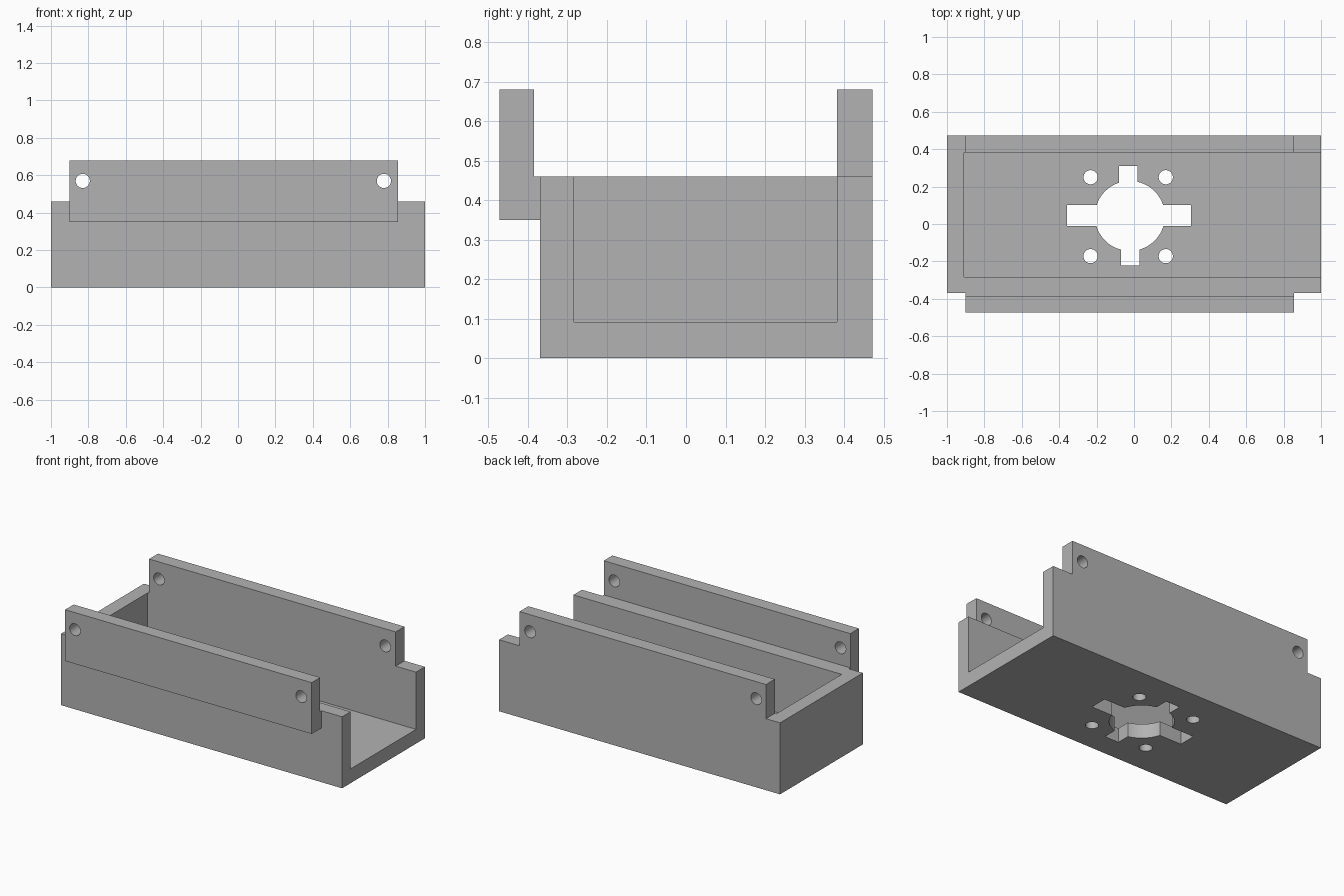
import bpy, bmesh, math
from mathutils import Vector

if "Cube" in bpy.data.objects:
    bpy.data.objects.remove(bpy.data.objects["Cube"])

grey = bpy.data.materials.new("plain grey")
grey.use_nodes = True
grey.diffuse_color = (0.45, 0.45, 0.45, 1)
grey.node_tree.nodes["Principled BSDF"].inputs["Base Color"].default_value = (0.45, 0.45, 0.45, 1)


def prism(name, outline, axis, start, end):
    """Extrude a 2D outline along the x, y or z axis."""
    place = {
        "x": lambda a, b: Vector((start, a, b)),
        "y": lambda a, b: Vector((a, start, b)),
        "z": lambda a, b: Vector((a, b, start)),
    }[axis]
    shift = Vector([(end - start) * (axis == k) for k in "xyz"])
    bm = bmesh.new()
    face = bm.faces.new([bm.verts.new(place(a, b)) for a, b in outline])
    new = bmesh.ops.extrude_face_region(bm, geom=[face])["geom"]
    bmesh.ops.translate(bm, vec=shift, verts=[v for v in new if isinstance(v, bmesh.types.BMVert)])
    bmesh.ops.recalc_face_normals(bm, faces=bm.faces)
    mesh = bpy.data.meshes.new(name)
    bm.to_mesh(mesh)
    bm.free()
    mesh.materials.append(grey)
    obj = bpy.data.objects.new(name, mesh)
    bpy.context.collection.objects.link(obj)
    return obj


def rect(a0, a1, b0, b1):
    return [(a0, b0), (a1, b0), (a1, b1), (a0, b1)]


def circle(a, b, r, sides):
    steps = [2 * math.pi * (i + 0.5) / sides for i in range(sides)]
    return [(a + r * math.cos(t), b + r * math.sin(t)) for t in steps]


# Stepped block that holds the tray, the tall back wall and the front rail
LEFT, RIGHT, RIM, TOP = -0.9, 0.855, 0.46, 0.68
tray = prism("tray", [(-1, 0), (1, 0), (1, RIM), (RIGHT, RIM), (RIGHT, TOP),
                      (LEFT, TOP), (LEFT, RIM), (-1, RIM)], "y", -0.472, 0.472)
bpy.context.view_layer.objects.active = tray
tray.select_set(True)


def cut(outline, axis, start, end):
    cutter = prism("cutter", outline, axis, start, end)
    cutter.hide_render = True
    mod = tray.modifiers.new("cut", "BOOLEAN")
    mod.operation = "DIFFERENCE"
    mod.solver = "EXACT"
    mod.object = cutter
    bpy.ops.object.modifier_apply(modifier=mod.name)
    bpy.data.objects.remove(cutter)


# Channel open at one end, wider above the rim of the front wall
cut([(-0.283, 0.092), (0.382, 0.092), (0.382, 1), (-0.385, 1),
     (-0.385, RIM), (-0.283, RIM)], "x", -0.91, 1.1)

# Clear the space around the front rail
cut([(-1.1, -0.1), (1.1, -0.1), (1.1, 1), (RIGHT, 1), (RIGHT, 0.35),
     (LEFT, 0.35), (LEFT, 1), (-1.1, 1)], "y", -0.6, -0.37)

# Bolt holes through the front rail and back wall
for x in (-0.83, 0.78):
    cut(circle(x, 0.57, 0.038, 32), "y", -0.7, 0.7)

# Round floor opening with four slots
cut(circle(-0.022, 0.043, 0.187, 64), "z", -0.1, 0.2)
for slot in (rect(-0.358, 0.305, -0.01, 0.102),
             rect(-0.08, 0.02, 0.04, 0.31),
             rect(-0.07, 0.03, -0.223, 0.04)):
    cut(slot, "z", -0.1, 0.2)

# Screw holes around the opening
for x in (-0.232, 0.17):
    for y in (-0.172, 0.25):
        cut(circle(x, y, 0.038, 32), "z", -0.1, 0.2)

bpy.ops.object.shade_smooth_by_angle(angle=math.radians(30))
